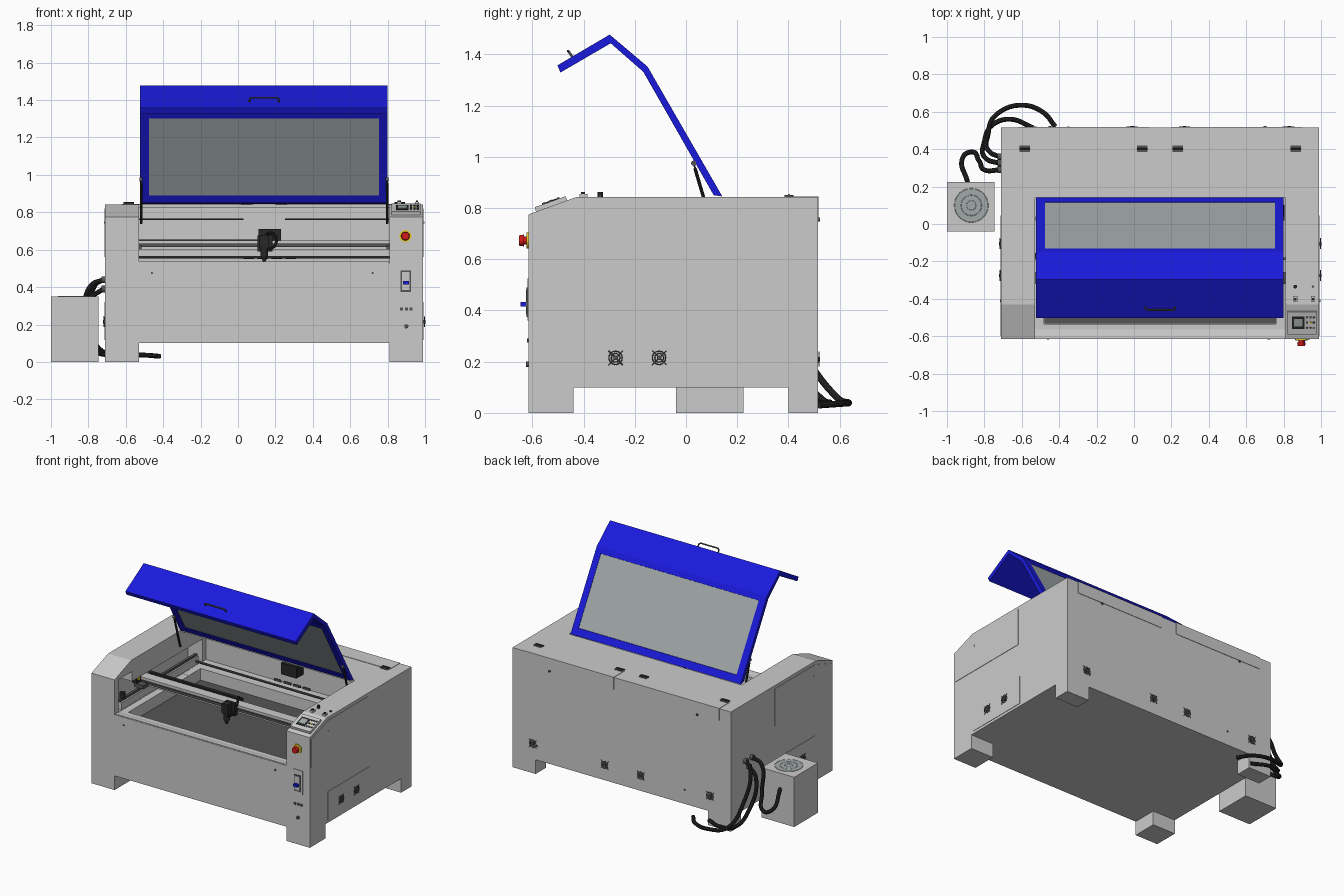
import bpy, bmesh, math
from mathutils import Vector


def mat(name, r, g, b):
    m = bpy.data.materials.new(name)
    m.diffuse_color = (r, g, b, 1)
    return m


BLUE = mat("blue_paint", 0.01, 0.01, 0.72)
BLACK = mat("black_plastic", 0.02, 0.02, 0.02)
DARK = mat("dark_bed", 0.09, 0.09, 0.09)
GLASS = mat("window_grey", 0.36, 0.40, 0.40)
RED = mat("stop_red", 0.65, 0.01, 0.01)
YELLOW = mat("stop_yellow", 0.8, 0.6, 0.02)
WHITE = mat("white", 0.75, 0.75, 0.75)


def finish(name, bm, m=None):
    bmesh.ops.recalc_face_normals(bm, faces=bm.faces)
    me = bpy.data.meshes.new(name)
    bm.to_mesh(me)
    bm.free()
    o = bpy.data.objects.new(name, me)
    bpy.context.collection.objects.link(o)
    if m:
        me.materials.append(m)
    return o


def prism(name, pts, x0, x1, m=None):
    """Side profile (y, z) extruded along x."""
    bm = bmesh.new()
    f = bm.faces.new([bm.verts.new((x0, y, z)) for y, z in pts])
    r = bmesh.ops.extrude_face_region(bm, geom=[f])
    vs = [v for v in r["geom"] if isinstance(v, bmesh.types.BMVert)]
    bmesh.ops.translate(bm, verts=vs, vec=(x1 - x0, 0, 0))
    return finish(name, bm, m)


def box(name, x0, x1, y0, y1, z0, z1, m=None):
    return prism(name, [(y0, z0), (y1, z0), (y1, z1), (y0, z1)], x0, x1, m)


def smooth(o):
    bpy.ops.object.select_all(action='DESELECT')
    o.select_set(True)
    bpy.context.view_layer.objects.active = o
    bpy.ops.object.shade_smooth_by_angle()
    return o


def cyl(name, a, b, r, m=None, r2=None):
    a, b = Vector(a), Vector(b)
    bm = bmesh.new()
    bmesh.ops.create_cone(bm, cap_ends=True, segments=24, radius1=r,
                          radius2=r if r2 is None else r2, depth=(b - a).length)
    o = finish(name, bm, m)
    o.rotation_euler = (b - a).to_track_quat('Z', 'Y').to_euler()
    o.location = (a + b) / 2
    return smooth(o)


def tube(name, pts, r, m=None, curved=True):
    c = bpy.data.curves.new(name, 'CURVE')
    c.dimensions = '3D'
    c.bevel_depth, c.bevel_resolution, c.use_fill_caps = r, 3, True
    s = c.splines.new('BEZIER' if curved else 'POLY')
    if curved:
        s.bezier_points.add(len(pts) - 1)
        for p, co in zip(s.bezier_points, pts):
            p.co = co
            p.handle_left_type = p.handle_right_type = 'AUTO'
    else:
        s.points.add(len(pts) - 1)
        for p, co in zip(s.points, pts):
            p.co = (*co, 1)
    o = bpy.data.objects.new(name, c)
    bpy.context.collection.objects.link(o)
    if m:
        c.materials.append(m)
    bpy.ops.object.select_all(action='DESELECT')
    o.select_set(True)
    bpy.context.view_layer.objects.active = o
    bpy.ops.object.convert(target='MESH')
    return smooth(bpy.context.object)


def cut(o, *dims):
    c = box("cutter", *dims)
    md = o.modifiers.new("cut", 'BOOLEAN')
    md.operation, md.object, md.solver = 'DIFFERENCE', c, 'EXACT'
    bpy.context.view_layer.objects.active = o
    bpy.ops.object.modifier_apply(modifier=md.name)
    bpy.data.objects.remove(c)


def fan(name, p, n):
    """Round vent grill with crossed bars on a wall with outward normal n."""
    p, n = Vector(p), Vector(n)
    u, w = Vector((0, 0, 1)), n.cross(Vector((0, 0, 1)))
    cyl(name + "_hub", p, p + n * 0.009, 0.009, DARK)
    for r in (0.017, 0.026):
        ring = [p + n * 0.005 + r * (u * math.cos(a) + w * math.sin(a))
                for a in [k * math.tau / 20 for k in range(21)]]
        tube(name + "_ring", ring, 0.0022, DARK, False)
    for s in (1, -1):
        d = (u + w * s) * 0.028
        tube(name + "_bar", [p - d + n * 0.004, p + d + n * 0.004], 0.0022, DARK, False)


# cabinet with lid opening, inner chamber and sunken bed
body = prism("cabinet", [(-0.615, 0.10), (0.515, 0.10), (0.515, 0.842), (-0.43, 0.842),
                         (-0.615, 0.775)], -0.71, 0.99)
cut(body, -0.53, 0.81, -0.8, 0.14, 0.53, 1.0)
cut(body, -0.529, 0.809, 0.10, 0.40, 0.531, 0.825)
cut(body, -0.64, 0.92, -0.57, 0.36, 0.532, 0.69)
cut(body, -0.641, 0.921, -0.569, -0.42, 0.60, 0.76)
cut(body, -0.48, 0.76, -0.535, 0.27, 0.44, 0.6)
box("work_bed", -0.478, 0.758, -0.533, 0.268, 0.435, 0.45, DARK)
prism("front_sill", [(-0.612, 0.525), (-0.612, 0.536), (-0.595, 0.536), (-0.54, 0.525)], -0.528, 0.808)
for x in (-0.71, 0.81):
    for y0, y1 in ((-0.615, -0.44), (0.40, 0.515)):
        box("foot", x, x + 0.18, y0, y1, 0, 0.101)

# side panels, vents and latches on both flanks
for x, s in ((0.99, 1), (-0.71, -1)):
    a, b = sorted((x - s * 0.005, x + s * 0.003))
    prism("upper_side_panel", [(-0.60, 0.56), (0.03, 0.56), (0.03, 0.82), (-0.42, 0.82), (-0.60, 0.76)], a, b)
    box("lower_side_panel", a, b, -0.42, 0.045, 0.118, 0.32)
    for y in (-0.275, -0.105):
        fan("side_vent", (x + s * 0.003, y, 0.215), (s, 0, 0))
    cyl("panel_lock", (x, -0.41, 0.745), (x + s * 0.006, -0.41, 0.745), 0.006)

# rear doors, hinges, vents
for x0, x1 in ((-0.62, 0.08), (0.20, 0.90)):
    prism("rear_door", [(0.40, 0.84), (0.40, 0.845), (0.518, 0.845), (0.518, 0.76), (0.51, 0.76), (0.51, 0.84)], x0, x1)
    for x in (x0 + 0.035, x1 - 0.035):
        box("door_hinge", x - 0.028, x + 0.028, 0.385, 0.42, 0.84, 0.850, DARK)
        cyl("hinge_pin", (x - 0.028, 0.402, 0.85), (x + 0.028, 0.402, 0.85), 0.004, BLACK)
for x in (-0.55, -0.01, 0.27, 0.83):
    fan("rear_vent", (x, 0.515, 0.21), (0, 1, 0))
for x in (-0.45, 0.70):
    cyl("rear_lock", (x, 0.515, 0.755), (x, 0.523, 0.755), 0.008, DARK)
    cyl("rear_knob", (x + 0.1, 0.515, 0.2), (x + 0.1, 0.52, 0.2), 0.006, DARK)

# bent lid: window frame section plus two folded sections
O = [(0.142, 0.845), (-0.15, 1.352), (-0.298, 1.477), (-0.502, 1.357)]
I = [(0.108, 0.850), (-0.167, 1.332), (-0.294, 1.443), (-0.490, 1.329)]
LX0, LX1 = -0.525, 0.80


def along(p, q, t):
    return (p[0] + (q[0] - p[0]) * t, p[1] + (q[1] - p[1]) * t)


def strip(t0, t1, d0=0.0, d1=1.0):
    """Quad of the lid's long section between t0..t1, depth d0..d1."""
    e = [(along(O[0], O[1], t), along(I[0], I[1], t)) for t in (t0, t1)]
    return [along(*e[0], d0), along(*e[1], d0), along(*e[1], d1), along(*e[0], d1)]


prism("lid_front", O[1:] + I[:0:-1], LX0, LX1, BLUE)
prism("lid_bottom_rail", strip(0, 0.085), LX0, LX1, BLUE)
prism("lid_top_rail", strip(0.935, 1), LX0, LX1, BLUE)
prism("lid_left_rail", strip(0.085, 0.935), LX0, -0.475, BLUE)
prism("lid_right_rail", strip(0.085, 0.935), 0.755, LX1, BLUE)
prism("lid_window", strip(0.085, 0.935, 0.1, 0.8), -0.475, 0.755, GLASS)
tube("lid_handle", [(0.06, -0.443, 1.388), (0.063, -0.456, 1.408), (0.075, -0.460, 1.413),
                    (0.205, -0.460, 1.413), (0.217, -0.456, 1.408), (0.22, -0.443, 1.388)], 0.005, DARK, False)
for x in (-0.518, 0.797):
    tube("gas_strut_rod", [(x, 0.03, 0.975), (x, 0.075, 0.82)], 0.004, DARK, False)
    tube("gas_strut", [(x, 0.035, 0.955), (x, 0.066, 0.85), (x, 0.10, 0.74)], 0.007, BLACK, False)
    cyl("strut_mount", (x - 0.008, 0.03, 0.975), (x + 0.008, 0.03, 0.975), 0.010, DARK)

# motion system: side rails, gantry beam, cutting head
for x in (-0.55, 0.83):
    box("side_rail", x - 0.02, x + 0.02, -0.54, 0.32, 0.535, 0.585)
    box("side_rail_slide", x - 0.009, x + 0.009, -0.54, 0.32, 0.585, 0.60, DARK)
    box("gantry_carriage", x - 0.035, x + 0.035, -0.32, -0.18, 0.60, 0.625, DARK)
    cyl("belt_pulley", (x, -0.50, 0.60), (x, -0.50, 0.64), 0.02, BLACK)
box("gantry_beam", -0.60, 0.88, -0.26, -0.19, 0.60, 0.65)
box("gantry_slide", -0.58, 0.86, -0.272, -0.26, 0.615, 0.632, DARK)
box("cable_track", -0.57, 0.15, -0.18, -0.155, 0.63, 0.655, BLACK)
tube("drive_shaft", [(-0.6, 0.29, 0.56), (0.88, 0.29, 0.56)], 0.008, DARK, False)
box("mirror_mount", -0.60, -0.565, -0.32, -0.27, 0.625, 0.69, BLACK)
cyl("mirror", (-0.565, -0.30, 0.66), (-0.558, -0.30, 0.66), 0.016, YELLOW)
box("head_plate", 0.105, 0.185, -0.30, -0.272, 0.59, 0.675, BLACK)
box("head_block", 0.115, 0.165, -0.345, -0.30, 0.61, 0.68, BLACK)
cyl("head_lens_tube", (0.14, -0.325, 0.565), (0.14, -0.325, 0.615), 0.021, BLACK)
cyl("head_nozzle", (0.14, -0.325, 0.535), (0.14, -0.325, 0.565), 0.007, BLACK, 0.018)
tube("head_air_line", [(0.155, -0.335, 0.60), (0.195, -0.34, 0.62), (0.20, -0.30, 0.67),
                       (0.17, -0.24, 0.69), (0.13, -0.17, 0.655)], 0.008, BLACK)

# rear chamber fittings
box("extractor_box", 0.11, 0.23, 0.32, 0.40, 0.63, 0.71, BLACK)
for k in range(4):
    box("extractor_slat", 0.03 + k * 0.075, 0.085 + k * 0.075, 0.355, 0.365, 0.55, 0.565, DARK)
for x0, x1 in ((-0.528, 0.03), (0.25, 0.808)):
    box("chamber_light", x0, x1, 0.385, 0.401, 0.758, 0.768, BLACK)

# control panel on the right pillar
prism("control_panel", [(-0.585, 0.782), (-0.590, 0.803), (-0.470, 0.846), (-0.463, 0.826)], 0.82, 0.975)
prism("control_screen", [(-0.560, 0.805), (-0.562, 0.816), (-0.495, 0.840), (-0.492, 0.83)], 0.845, 0.912, BLACK)
prism("screen_face", [(-0.548, 0.812), (-0.549, 0.822), (-0.508, 0.837), (-0.507, 0.83)], 0.855, 0.902, GLASS)
for k in range(9):
    x, t = 0.925 + 0.018 * (k % 3), k // 3
    y, z = -0.555 + 0.028 * t, 0.815 + 0.010 * t
    cyl("panel_key", (x, y + 0.003, z - 0.01), (x, y - 0.002, z + 0.006), 0.006, YELLOW if k == 4 else DARK)
cyl("key_switch", (0.862, -0.335, 0.84), (0.862, -0.335, 0.862), 0.010, BLACK)
for x in (0.862, 0.957):
    box("rocker_switch", x - 0.011, x + 0.011, -0.415, -0.385, 0.84, 0.855, WHITE)
    box("rocker_paddle", x - 0.006, x + 0.006, -0.41, -0.395, 0.85, 0.862, BLACK)
cyl("indicator", (0.957, -0.335, 0.84), (0.957, -0.335, 0.85), 0.007, DARK)

# emergency stop, breaker, sockets and lock on the right pillar
cyl("stop_ring", (0.895, -0.61, 0.673), (0.895, -0.622, 0.673), 0.032, YELLOW)
cyl("stop_stem", (0.895, -0.62, 0.673), (0.895, -0.635, 0.673), 0.015, RED)
cyl("stop_button", (0.895, -0.633, 0.673), (0.895, -0.652, 0.673), 0.023, RED, 0.020)
box("breaker_plate", 0.862, 0.937, -0.619, -0.61, 0.36, 0.525)
box("breaker_frame", 0.87, 0.925, -0.622, -0.61, 0.375, 0.49, DARK)
box("breaker_face", 0.877, 0.918, -0.625, -0.61, 0.385, 0.482, WHITE)
box("breaker_lever", 0.882, 0.913, -0.647, -0.62, 0.415, 0.432, BLUE)
for x in (0.875, 0.90, 0.925):
    box("socket", x - 0.008, x + 0.008, -0.62, -0.61, 0.275, 0.290, DARK)
cyl("pillar_lock", (0.90, -0.61, 0.19), (0.90, -0.624, 0.19), 0.011, DARK)
for x in (-0.46, 0.72):
    cyl("front_screw", (x, -0.61, 0.475), (x, -0.618, 0.475), 0.006, DARK)

# cooling unit with top fan
box("cooler_box", -1.0, -0.745, -0.04, 0.225, 0, 0.35)
cyl("cooler_fan_disc", (-0.87, 0.10, 0.349), (-0.87, 0.10, 0.352), 0.092, GLASS)
for r in (0.09, 0.055, 0.025):
    tube("cooler_fan_ring", [(-0.87 + r * math.cos(a), 0.10 + r * math.sin(a), 0.351)
                             for a in [k * math.tau / 32 for k in range(33)]], 0.002, None, False)

# hoses and their ports
HOSES = [
    [(-0.72, 0.36, 0.44), (-0.765, 0.38, 0.41), (-0.78, 0.48, 0.20), (-0.73, 0.59, 0.06),
     (-0.61, 0.635, 0.04), (-0.49, 0.60, 0.036), (-0.42, 0.52, 0.03)],
    [(-0.72, 0.325, 0.39), (-0.785, 0.345, 0.34), (-0.80, 0.44, 0.15), (-0.75, 0.535, 0.05),
     (-0.66, 0.56, 0.04), (-0.54, 0.515, 0.035)],
    [(-0.72, 0.29, 0.44), (-0.785, 0.285, 0.41), (-0.83, 0.34, 0.24), (-0.87, 0.385, 0.14),
     (-0.91, 0.365, 0.14), (-0.89, 0.22, 0.24)]]
for h in HOSES:
    tube("hose", h, 0.013, BLACK)
    y, z = h[0][1:]
    cyl("hose_port", (-0.705, y, z), (-0.73, y, z), 0.018, DARK)
